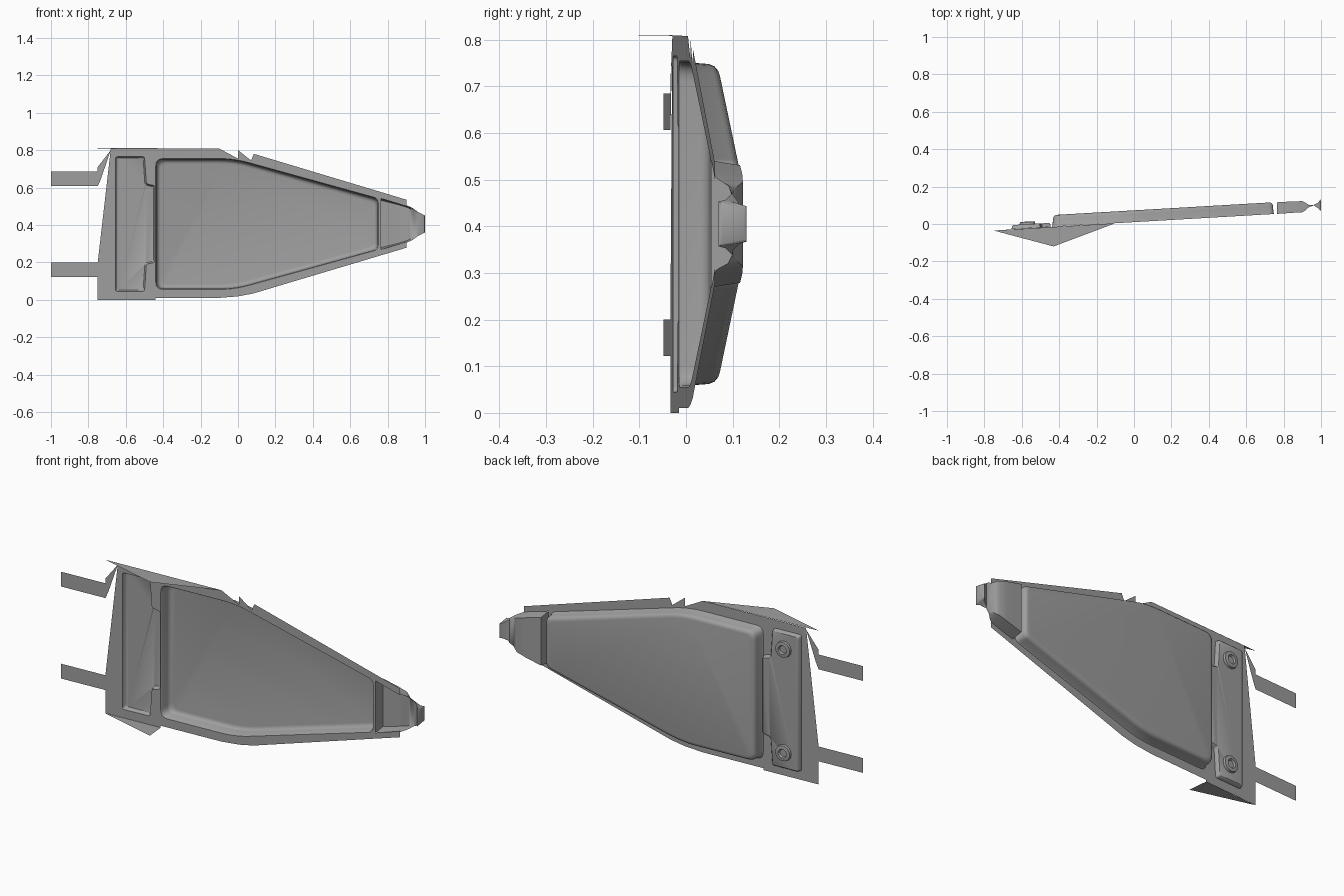
import bpy, bmesh, math
from mathutils import Vector

if "Cube" in bpy.data.objects:
    bpy.data.objects.remove(bpy.data.objects["Cube"])

grey = bpy.data.materials.new("mid grey")
grey.use_nodes = True
GREY = (0.35, 0.35, 0.35, 1)
grey.diffuse_color = GREY
grey.node_tree.nodes["Principled BSDF"].inputs["Base Color"].default_value = GREY
MID = 0.405  # height of the symmetry line


def place(x, z, depth=0):
    """Point on the leaning base plane, pushed back by depth."""
    return (x, 0.01 + 0.058 * x + depth, z)


def finish(bm, name, smooth=False):
    bmesh.ops.recalc_face_normals(bm, faces=bm.faces)
    mesh = bpy.data.meshes.new(name)
    bm.to_mesh(mesh)
    bm.free()
    mesh.materials.append(grey)
    ob = bpy.data.objects.new(name, mesh)
    bpy.context.collection.objects.link(ob)
    if smooth:
        bpy.ops.object.select_all(action='DESELECT')
        ob.select_set(True)
        bpy.context.view_layer.objects.active = ob
        bpy.ops.object.shade_smooth_by_angle(angle=math.radians(40))
    return ob


def mirrored(half):
    """Close a half outline (x, height above middle, radius) by mirroring."""
    return half + [(x, -h, r) for x, h, r in reversed(half)]


def rounded(corners, inset=0, steps=5):
    """Inset outline with every corner rounded; the outline runs clockwise."""
    pts = [Vector((x, h)) for x, h, r in corners]
    n = len(pts)
    moved = []
    for i, p in enumerate(pts):
        a = (p - pts[i - 1]).normalized()
        b = (pts[(i + 1) % n] - p).normalized()
        na, nb = Vector((a.y, -a.x)), Vector((b.y, -b.x))
        moved.append(p + (na + nb) * inset / (1 + na.dot(nb)))
    out = []
    for i, p in enumerate(moved):
        r = corners[i][2]
        a = p + (moved[i - 1] - p).normalized() * r
        b = p + (moved[(i + 1) % n] - p).normalized() * r
        for k in range(steps + 1):
            t = k / steps
            q = a * (1 - t) ** 2 + p * 2 * t * (1 - t) + b * t * t
            out.append((q.x, q.y + MID))
    return out


def stacked(name, rings):
    """Skin a stack of (outline, depth) rings and cap the last one."""
    bm = bmesh.new()
    loops = [[bm.verts.new(place(x, z, d)) for x, z in o] for o, d in rings]
    for lo, hi in zip(loops, loops[1:]):
        for i in range(len(lo)):
            bm.faces.new((lo[i - 1], lo[i], hi[i], hi[i - 1]))
    bm.faces.new(loops[-1])
    return finish(bm, name, True)


def sheet(name, points):
    bm = bmesh.new()
    bm.faces.new([bm.verts.new(p) for p in points])
    return finish(bm, name)


def loft(name, sections, closed, cap):
    """Skin sections (x, half height, front y, back y) along x."""
    bm = bmesh.new()
    rows = []
    for x, h, front, back in sections:
        b = h - 0.01
        rows.append([bm.verts.new((x, y, MID + z)) for y, z in
                     ((front, h), (back, b), (back, -b), (front, -h))])
    for a, b in zip(rows, rows[1:]):
        for i in range(0 if closed else 1, 4):
            bm.faces.new((a[i - 1], a[i], b[i], b[i - 1]))
    bm.faces.new(rows[cap])
    bmesh.ops.remove_doubles(bm, verts=bm.verts, dist=0.0001)
    return finish(bm, name, True)


# Outlines of the large pan and the T-shaped mounting panel
pan = mirrored([(-0.44, 0.35, 0.04), (-0.02, 0.35, 0.08), (0.75, 0.137, 0.025)])
panel = mirrored([(-0.655, 0.36, 0.012), (-0.5, 0.36, 0.012),
                  (-0.49, 0.215, 0.012), (-0.445, 0.205, 0.008)])

# Flat flange with openings for the pan and panel
outer = [(-0.75, 0), (-0.44, 0), (-0.44, 0.01), (-0.1, 0.01), (0, 0.018),
         (0.08, 0.033), (0.9, 0.278), (0.9, 0.31), (0.765, 0.268),
         (0.765, 0.542), (0.9, 0.5), (0.9, 0.535), (0.085, 0.78),
         (0.07, 0.745), (0, 0.755), (-0.1, 0.808), (-0.68, 0.808), (-0.75, 0.2)]
bm = bmesh.new()
for outline in (outer, rounded(pan), rounded(panel)):
    vs = [bm.verts.new(place(x, z)) for x, z in outline]
    for i in range(len(vs)):
        bm.edges.new((vs[i - 1], vs[i]))
bmesh.ops.triangle_fill(bm, use_beauty=True, edges=bm.edges[:], normal=(0, -1, 0))
finish(bm, "flange")

# Hollow pan and mounting panel
stacked("pan", [(rounded(pan, i), d) for i, d in
                ((0, 0), (0.004, 0.006), (0.007, 0.045), (0.011, 0.055),
                 (0.018, 0.061), (0.028, 0.063))])
stacked("mounting_panel", [(rounded(panel, i), d) for i, d in
                           ((0, 0), (0.004, 0.018), (0.008, 0.022))])

# Round bolt seats
for side, label in ((1, "upper"), (-1, "lower")):
    rings = []
    for r, d in ((0.042, 0.022), (0.04, 0.034), (0.023, 0.036), (0.019, 0.026)):
        rings.append(([(-0.57 + r * math.cos(k * math.tau / 24),
                        MID + side * 0.273 + r * math.sin(k * math.tau / 24))
                       for k in range(24)], d))
    stacked(label + "_bolt_seat", rings)

# Tapered nose and its flared tip
loft("nose", [(0.765, 0.136, 0.054, 0.116), (0.85, 0.115, 0.06, 0.121),
              (0.9, 0.1, 0.063, 0.122), (0.915, 0.094, 0.072, 0.114),
              (0.935, 0.084, 0.09, 0.102), (0.96, 0.066, 0.099, 0.1)], False, 0)
loft("nose_tip", [(0.96, 0.066, 0.099, 0.101), (0.985, 0.052, 0.085, 0.115),
                  (0.996, 0.048, 0.07, 0.13), (1.0, 0.042, 0.078, 0.124)], True, -1)

# Side tabs
for z, label in ((0.607, "upper"), (0.122, "lower")):
    sheet(label + "_tab", [place(-1, z), place(-0.75, z),
                           place(-0.75, z + 0.078), place(-1, z + 0.078)])
sheet("upper_tab_brace", [place(-0.75, 0.607), place(-0.735, 0.64),
                          place(-0.68, 0.8), place(-0.75, 0.71)])

# Horizontal fins, and the loose corner on the upper edge
sheet("upper_fin", [(-0.75, -0.035, 0.81), (-0.43, -0.12, 0.81), (-0.1, 0.004, 0.808)])
sheet("lower_fin", [(-0.75, -0.035, 0), (-0.43, -0.12, 0), (-0.44, -0.015, 0)])
sheet("edge_corner", [place(0, 0.8), place(0, 0.755), place(0.07, 0.745)])
